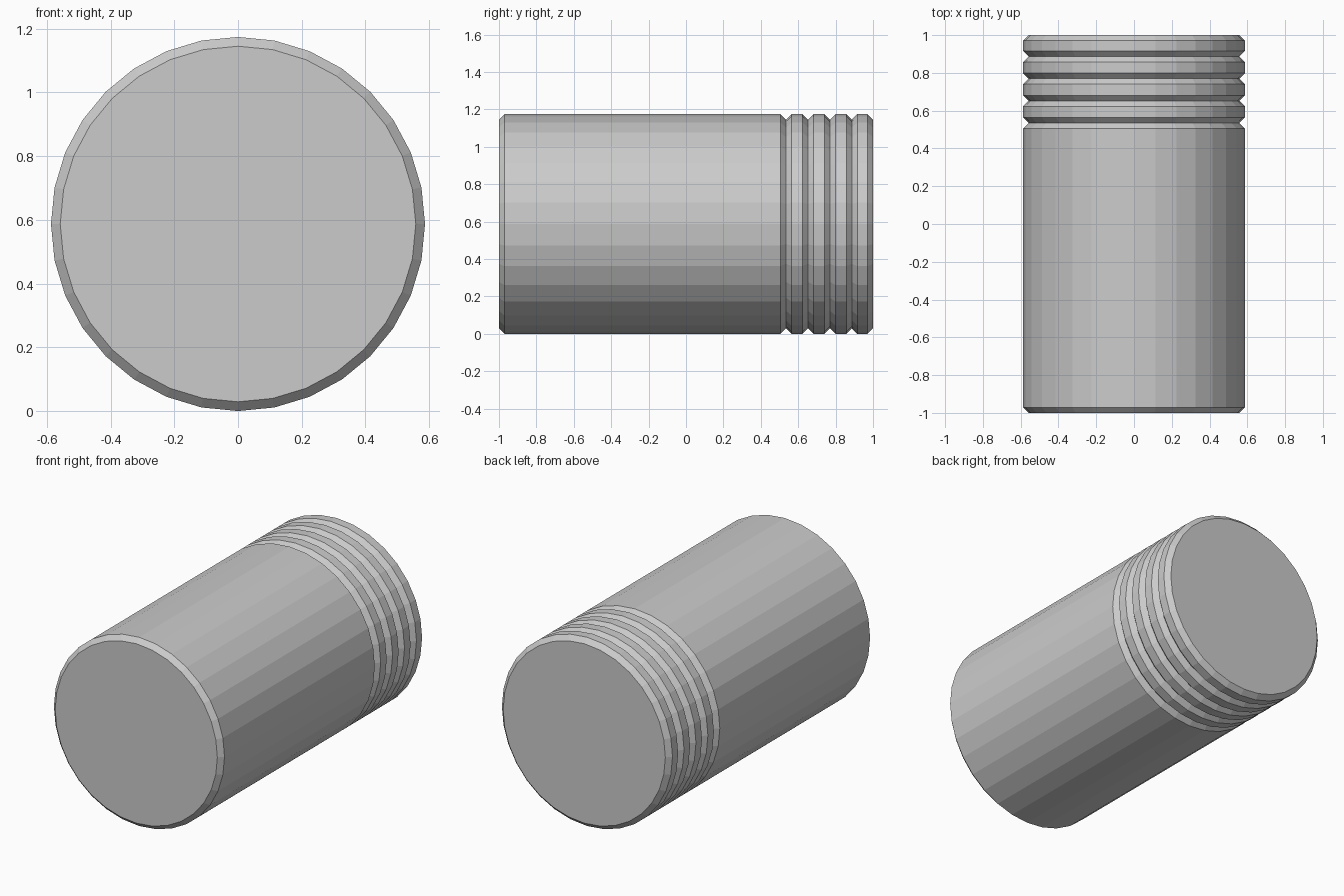
import bpy, bmesh
from math import sin, cos, tau

if "Cube" in bpy.data.objects:
    bpy.data.objects.remove(bpy.data.objects["Cube"])

SIDES = 32
R = 0.587          # outer radius
R_IN = 0.558       # chamfer and groove radius
C = 0.029          # chamfer and groove half width

# Profile along y: chamfered ends and four V grooves near the back
profile = [(-1.0, R_IN), (-1.0 + C, R)]
for i in range(4):
    y = 0.535 + i * 0.1172
    profile += [(y - C, R), (y, R_IN), (y + C, R)]
profile += [(1.0 - C, R), (1.0, R_IN)]

# Revolve the profile around the y axis
bm = bmesh.new()
rings = []
for y, r in profile:
    rings.append([bm.verts.new((r * sin(tau * k / SIDES), y, R + r * cos(tau * k / SIDES)))
                  for k in range(SIDES)])
for a, b in zip(rings, rings[1:]):
    for k in range(SIDES):
        n = (k + 1) % SIDES
        bm.faces.new((a[k], a[n], b[n], b[k]))

# Flat end caps
bm.faces.new(rings[0])
bm.faces.new(rings[-1])
bmesh.ops.recalc_face_normals(bm, faces=bm.faces)

mesh = bpy.data.meshes.new("grooved_cylinder")
bm.to_mesh(mesh)
bm.free()
bpy.context.collection.objects.link(bpy.data.objects.new("grooved_cylinder", mesh))
